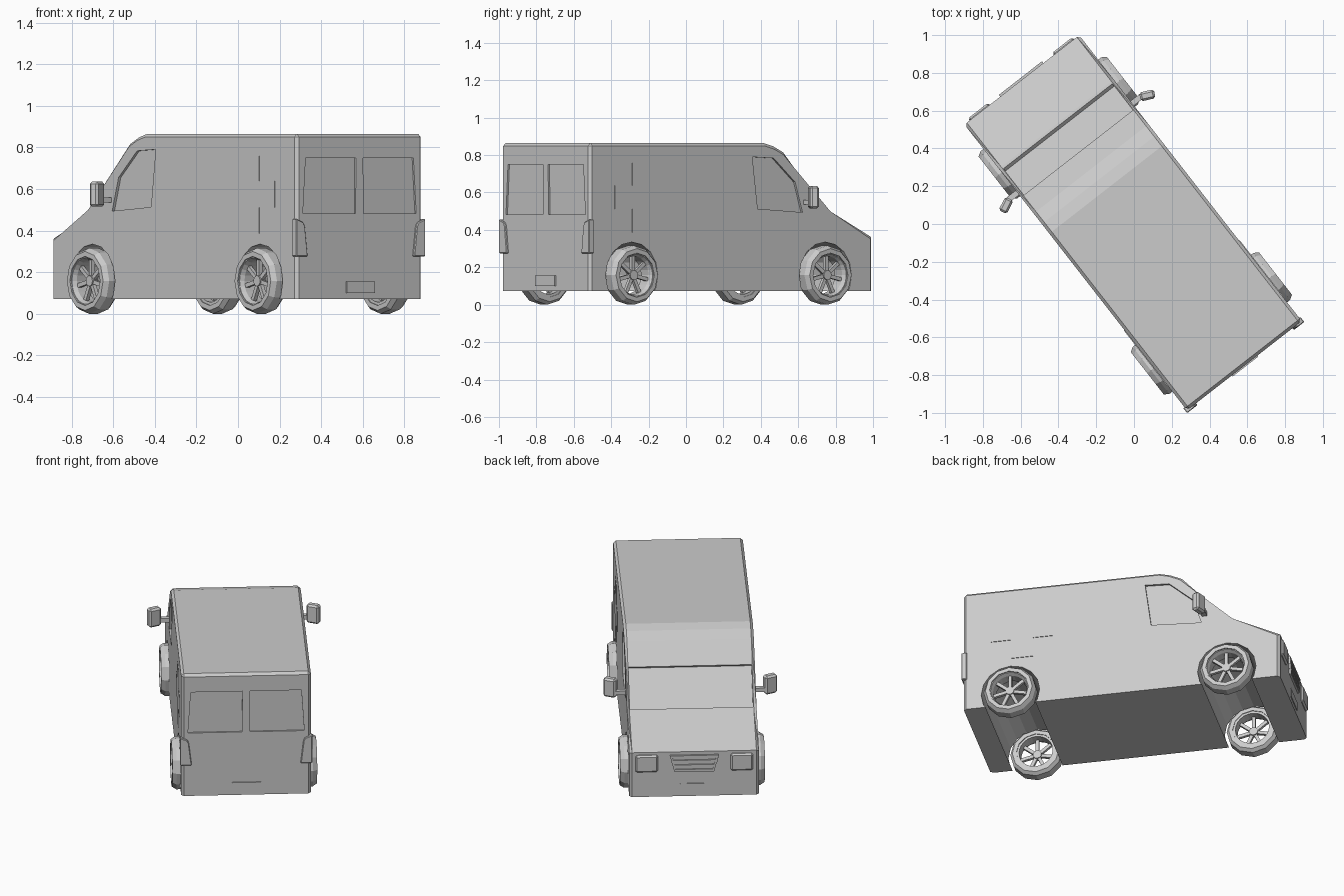
import bpy, bmesh, math
from mathutils import Matrix, Vector

if "Cube" in bpy.data.objects:
    bpy.data.objects.remove(bpy.data.objects["Cube"])

grey = bpy.data.materials.new("plain grey")
grey.use_nodes = True
COLOUR = (0.6, 0.6, 0.6, 1)
grey.diffuse_color = COLOUR
grey.node_tree.nodes["Principled BSDF"].inputs["Base Color"].default_value = COLOUR

# The van is modelled nose along +x, left side along +y, then turned
HEADING = Matrix.Rotation(math.radians(127.9), 4, "Z")
FRONT, REAR, SIDE, FLOOR, ROOF = 0.967, -0.951, 0.385, 0.072, 0.865
AXLE_Z = 0.158
AXLES = {"front": 0.645, "rear": -0.667}
SIDES = {"left": 1, "right": -1}


def finish(name, bm):
    bmesh.ops.recalc_face_normals(bm, faces=bm.faces)
    mesh = bpy.data.meshes.new(name)
    bm.to_mesh(mesh)
    bm.free()
    mesh.materials.append(grey)
    obj = bpy.data.objects.new(name, mesh)
    bpy.context.collection.objects.link(obj)
    return obj


def prism_bm(points, axis, start, end):
    """Extrude a (along, z) outline across the given axis."""
    bm = bmesh.new()

    def place(a, z, d):
        return (a, d, z) if axis == "y" else (d, a, z)
    low = [bm.verts.new(place(a, z, start)) for a, z in points]
    high = [bm.verts.new(place(a, z, end)) for a, z in points]
    bm.faces.new(low)
    bm.faces.new(high)
    for i in range(len(points)):
        j = (i + 1) % len(points)
        bm.faces.new((low[i], low[j], high[j], high[i]))
    return bm


def prism(name, points, axis, start, end, bevel=0):
    bm = prism_bm(points, axis, start, end)
    if bevel:
        bmesh.ops.bevel(bm, geom=bm.edges[:], offset=bevel, segments=1, affect="EDGES")
    return finish(name, bm)


def rect(a0, a1, z0, z1):
    return [(a0, z0), (a1, z0), (a1, z1), (a0, z1)]


def disc(x, z, radius, sides):
    step = math.tau / sides
    return [(x + radius * math.sin(i * step), z + radius * math.cos(i * step)) for i in range(sides)]


# Body shell with chamfered side and rear edges
outline = [(FRONT, FLOOR), (FRONT, 0.362), (0.67, 0.485), (0.37, 0.815), (0.30, 0.848),
           (0.235, ROOF), (REAR, ROOF), (REAR, FLOOR)]
bm = prism_bm(outline, "y", -SIDE, SIDE)
chamfer = []
for e in bm.edges:
    a, b = (v.co for v in e.verts)
    on_floor = a.z < 0.08 and b.z < 0.08
    rear_top = min(a.z, b.z) > 0.86 and max(a.x, b.x) < -0.9
    if not on_floor and (a.y * b.y > 0 or rear_top):
        chamfer.append(e)
bmesh.ops.bevel(bm, geom=chamfer, offset=0.016, segments=1, affect="EDGES")
body = finish("van_body", bm)

# Cutters: wheel tunnels, windscreen, door windows, rear windows
cutters = [prism("tunnel_cutter", disc(x, AXLE_Z, 0.177, 16), "y", -0.5, 0.5) for x in AXLES.values()]

low, high = Vector((0.656, 0.50)), Vector((0.479, 0.695))
out = Vector((0.74, 0.67))
screen = [low + out * 0.05, high + out * 0.05, high - out * 0.022, low - out * 0.022]
cutters.append(prism("windscreen_cutter", screen, "y", -0.365, 0.365))

door_window = [(0.49, 0.494), (0.44, 0.655), (0.295, 0.783), (0.15, 0.79), (0.186, 0.513)]
rear_window = [(0.024, 0.483), (0.345, 0.483), (0.328, 0.749), (0.022, 0.749)]
for s in SIDES.values():
    cutters.append(prism("door_window_cutter", door_window, "y", s * (SIDE - 0.014), s * 0.5))
    cutters.append(prism("rear_window_cutter", [(s * y, z) for y, z in rear_window], "x",
                         REAR - 0.1, REAR + 0.01))
for cutter in cutters:
    cutter.hide_render = True
    mod = body.modifiers.new("cut", "BOOLEAN")
    mod.object, mod.operation, mod.solver = cutter, "DIFFERENCE", "EXACT"
bpy.context.view_layer.objects.active = body
for mod in list(body.modifiers):
    bpy.ops.object.modifier_apply(modifier=mod.name)
for cutter in cutters:
    bpy.data.objects.remove(cutter)


def ring(name, profile, x, s, sides):
    """Lathe a closed (radius, distance from centreline) profile round an axle."""
    bm = bmesh.new()
    loops = []
    for r, y in profile:
        loops.append([bm.verts.new((px, s * y, pz)) for px, pz in disc(x, AXLE_Z, r, sides)])
    for k, loop in enumerate(loops):
        following = loops[(k + 1) % len(loops)]
        for i in range(sides):
            j = (i + 1) % sides
            bm.faces.new((loop[i], loop[j], following[j], following[i]))
    return finish(name, bm)


# Wheels: faceted tyre, rim, hub and spokes
TYRE = [(0.118, 0.33), (0.142, 0.33), (0.158, 0.35), (0.158, 0.405), (0.142, 0.43), (0.118, 0.43)]
RIM = [(0.102, 0.335), (0.119, 0.335), (0.119, 0.422), (0.112, 0.422), (0.102, 0.40)]
for end, x in AXLES.items():
    for side, s in SIDES.items():
        tag = f"{end}_{side}"
        ring(tag + "_tyre", TYRE, x, s, 12)
        ring(tag + "_rim", RIM, x, s, 24)
        prism(tag + "_hub", disc(x, AXLE_Z, 0.026, 12), "y", s * 0.37, s * 0.405)
        bm = bmesh.new()
        for i in range(7):
            turn = Matrix.Rotation(math.tau * i / 7, 4, "Y")
            spoke = Matrix.LocRotScale(Vector((0, 0, 0.062)), None, Vector((0.02, 0.02, 0.09)))
            bmesh.ops.create_cube(bm, size=1, matrix=Matrix.Translation((x, s * 0.388, AXLE_Z)) @ turn @ spoke)
        finish(tag + "_spokes", bm)

# Parts that repeat on both sides
cross = [(-0.53, 0.758), (-0.53, 0.638), (-0.412, 0.638), (-0.412, 0.512), (-0.53, 0.512),
         (-0.53, 0.386), (-0.664, 0.386), (-0.664, 0.512), (-0.785, 0.512), (-0.785, 0.638),
         (-0.664, 0.638), (-0.664, 0.758)]
tail_light = [(0.393, 0.275), (0.323, 0.275), (0.34, 0.42), (0.35, 0.44), (0.393, 0.457)]
for side, s in SIDES.items():
    prism(side + "_cross", cross, "y", s * (SIDE - 0.004), s * (SIDE + 0.004))
    prism(side + "_tail_light", [(s * y, z) for y, z in tail_light], "x", REAR - 0.012, REAR + 0.022, 0.004)
    prism(side + "_headlight", rect(s * 0.215, s * 0.35, 0.235, 0.345), "x", FRONT - 0.02, FRONT + 0.014, 0.01)
    # Mirror head is swept back from its short arm
    head = prism(side + "_mirror", rect(-0.024, 0.024, -0.06, 0.06), "y", -0.04, 0.04, 0.011)
    head.data.transform(Matrix.Translation((0.494, s * 0.474, 0.575)) @ Matrix.Rotation(s * math.radians(25), 4, "Z"))
    prism(side + "_mirror_arm", rect(0.495, 0.525, 0.535, 0.56), "y", s * 0.37, s * 0.45)

# Grille frame with slats
top_y, low_y, top_z, low_z = 0.145, 0.118, 0.34, 0.235
prism("grille_back", [(-low_y, low_z), (low_y, low_z), (top_y, top_z), (-top_y, top_z)], "x",
      FRONT - 0.01, FRONT + 0.004)
for i in range(4):
    z = low_z + 0.008 + i * 0.03
    half = low_y + (top_y - low_y) * i / 3
    prism(f"grille_slat_{i + 1}", rect(-half, half, z - 0.008, z + 0.008), "x", FRONT - 0.005, FRONT + 0.012)
for s in SIDES.values():
    prism("grille_post", [(s * low_y, low_z), (s * (low_y - 0.012), low_z), (s * (top_y - 0.012), top_z),
                          (s * top_y, top_z)], "x", FRONT - 0.005, FRONT + 0.012)

# Number plates, left blank
prism("rear_plate", rect(-0.088, 0.083, 0.10, 0.155), "x", REAR - 0.007, REAR + 0.002)
prism("front_plate", rect(-0.085, 0.085, 0.10, 0.155), "x", FRONT - 0.002, FRONT + 0.005)

# Turn the whole van to its heading
for obj in bpy.context.collection.objects:
    if obj.type == "MESH" and grey.name in obj.data.materials:
        obj.data.transform(HEADING)
